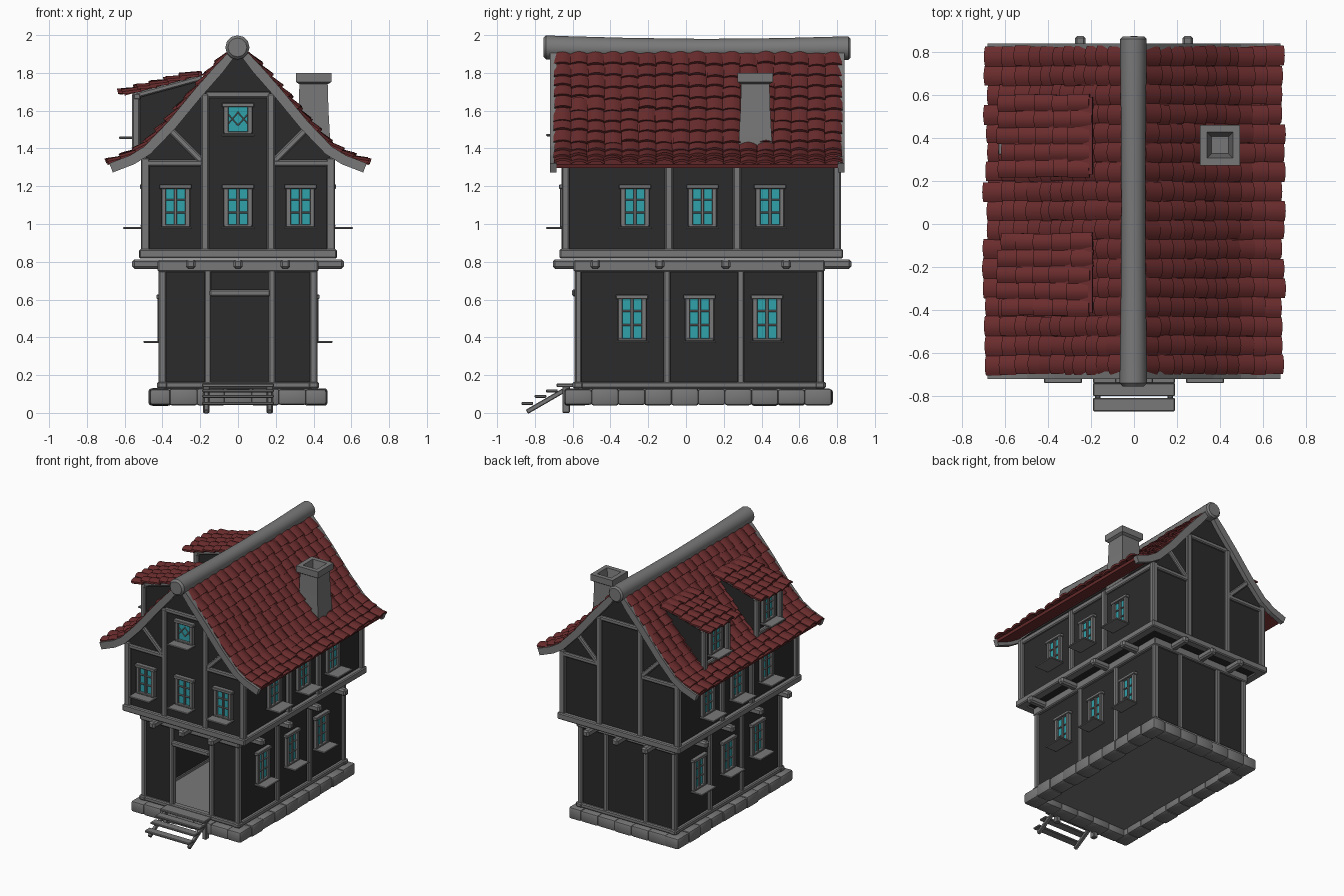
import bpy, bmesh, math, random
from mathutils import Matrix, Vector, Euler

if "Cube" in bpy.data.objects:
    bpy.data.objects.remove(bpy.data.objects["Cube"])
rng = random.Random(4)


def material(name, rgb):
    m = bpy.data.materials.new(name)
    m.use_nodes = True
    m.diffuse_color = (*rgb, 1)
    m.node_tree.nodes["Principled BSDF"].inputs["Base Color"].default_value = (*rgb, 1)
    return m


WOOD = material("grey timber", (0.19, 0.19, 0.19))
STONE = material("grey stone", (0.185, 0.185, 0.185))
WALL = material("dark plaster", (0.024, 0.024, 0.024))
TILE = material("red clay tile", (0.145, 0.025, 0.026))
GLASS = material("teal glass", (0.03, 0.36, 0.41))


def finish(bm, name, mat, smooth=False):
    bmesh.ops.recalc_face_normals(bm, faces=bm.faces)
    me = bpy.data.meshes.new(name)
    bm.to_mesh(me)
    bm.free()
    me.materials.append(mat)
    ob = bpy.data.objects.new(name, me)
    bpy.context.collection.objects.link(ob)
    if smooth:
        bpy.ops.object.select_all(action='DESELECT')
        ob.select_set(True)
        bpy.context.view_layer.objects.active = ob
        bpy.ops.object.shade_smooth_by_angle(angle=math.radians(40))


def boxes(name, items, mat, bevel=0.007, place=Matrix(), segments=1):
    """Each item is centre, size and an optional rotation."""
    bm = bmesh.new()
    for c, s, *r in items:
        rot = Euler(r[0] if r else (0, 0, 0)).to_matrix().to_4x4()
        part = bmesh.new()
        bmesh.ops.create_cube(part, size=1, matrix=Matrix.Diagonal((*s, 1)))
        if bevel:
            bmesh.ops.bevel(part, geom=part.edges[:], offset=min(bevel, min(s) * 0.3),
                            segments=segments, affect='EDGES', profile=0.5)
        part.transform(place @ Matrix.Translation(c) @ rot)
        tmp = bpy.data.meshes.new("tmp")
        part.to_mesh(tmp)
        part.free()
        bm.from_mesh(tmp)
        bpy.data.meshes.remove(tmp)
    finish(bm, name, mat, segments > 1)


def brace(a, b, y, w=0.035, d=0.035):
    """Box item joining two (x, z) points."""
    dx, dz = b[0] - a[0], b[1] - a[1]
    return (((a[0] + b[0]) / 2, y, (a[1] + b[1]) / 2), (math.hypot(dx, dz), d, w),
            (0, -math.atan2(dz, dx), 0))


def loft(name, rings, mat, smooth=False):
    bm = bmesh.new()
    loops = [[bm.verts.new(v) for v in ring] for ring in rings]
    n = len(loops[0])
    for a, b in zip(loops, loops[1:]):
        for i in range(n):
            bm.faces.new((a[i], a[(i + 1) % n], b[(i + 1) % n], b[i]))
    bm.faces.new(loops[0])
    bm.faces.new(loops[-1])
    finish(bm, name, mat, smooth)


def prism(name, outline, y0, y1, mat):
    loft(name, [[(x, y, z) for x, z in outline] for y in (y0, y1)], mat)


def strip(name, pts, lo, hi, y0, y1, mat):
    """Curved board that follows an (x, z) path."""
    rings = []
    for i, p in enumerate(pts):
        t = (Vector(pts[min(i + 1, len(pts) - 1)]) - Vector(pts[max(i - 1, 0)])).normalized()
        n = Vector((-t.y, t.x))
        a, b = Vector(p) + n * lo, Vector(p) + n * hi
        rings.append([(a.x, y0, a.y), (a.x, y1, a.y), (b.x, y1, b.y), (b.x, y0, b.y)])
    loft(name, rings, mat)


def along(pts, s):
    for i, (a, b) in enumerate(zip(pts, pts[1:])):
        a, b = Vector(a), Vector(b)
        length = (b - a).length
        if s <= length or i == len(pts) - 2:
            return a + (b - a) * (s / length)
        s -= length


def tiles(name, pts, y0, y1, cols, rows):
    """Overlapping arched tiles laid down an (x, z) slope."""
    bm = bmesh.new()
    total = sum((Vector(b) - Vector(a)).length for a, b in zip(pts, pts[1:]))
    step, width = total / rows, (y1 - y0) / cols
    for c in range(cols):
        for r in range(rows):
            s = r * step + rng.uniform(-0.012, 0.012)
            a, b = along(pts, s), along(pts, s + step * 1.2)
            d = (b - a).normalized()
            n = Vector((-d.y, d.x)) if d.x > 0 else Vector((d.y, -d.x))
            mid = y0 + (c + 0.5) * width + rng.uniform(-0.004, 0.004)
            lift = 0.014 + rng.uniform(-0.003, 0.008)
            loops = []
            for base, up in ((a, 0), (b, lift), (b, lift - 0.014), (a, -0.014)):
                loop = []
                for k in range(7):
                    t = k / 3 - 1
                    p = base + n * (up + 0.014 * (1 - t * t))
                    loop.append(bm.verts.new((p.x, mid + t * width * 0.51, p.y)))
                loops.append(loop)
            for i in range(4):
                u, v = loops[i], loops[(i + 1) % 4]
                for k in range(6):
                    bm.faces.new((u[k], u[k + 1], v[k + 1], v[k]))
            for k in (0, 6):
                bm.faces.new([loop[k] for loop in loops])
    finish(bm, name, TILE, True)


def window(name, loc, turn, h=0.235, lattice=False, sill=0.10):
    M = Matrix.Translation(loc) @ Matrix.Rotation(math.radians(turn), 4, 'Z')
    boxes(name + "_glass", [((0, -0.003, 0.004), (0.11, 0.008, h - 0.03))], GLASS, 0, M)
    top = h / 2
    parts = [((0, -0.014, top - 0.010), (0.17, 0.036, 0.022)),
             ((0, -sill / 2, 0.006 - top), (0.175, sill, 0.012)),
             ((0, -0.012, 0.018 - top), (0.15, 0.03, 0.014))]
    parts += [((s * 0.063, -0.012, 0), (0.026, 0.028, h - 0.03)) for s in (-1, 1)]
    if lattice:
        for s in (-1, 1):
            for o in (-0.03, 0.03):
                parts.append(((o, -0.009, 0.004), (0.10, 0.006, 0.006), (0, s * 0.85, 0)))
    else:
        parts.append(((0, -0.011, 0), (0.016, 0.018, h - 0.03)))
        parts += [((0, -0.010, 0.005 + s * h / 7), (0.11, 0.012, 0.010)) for s in (-1, 1)]
    boxes(name + "_frame", parts, WOOD, 0.003, M)


# Foundation stones and floor
stones = []
for s in (-1, 1):
    for i in range(10):
        stones.append(((s * 0.412, -0.57 + i * 0.141, 0.084),
                       (0.115 + rng.uniform(-0.01, 0.01), 0.146, 0.09 + rng.uniform(-0.008, 0.004))))
    for i in range(5):
        stones.append((((i - 2) * 0.144, 0.065 + s * 0.65, 0.084),
                       (0.15, 0.115 + rng.uniform(-0.01, 0.01), 0.09 + rng.uniform(-0.008, 0.004))))
boxes("foundation_stones", stones, STONE, 0.015, segments=2)
boxes("ground_floor_slab", [((0, 0.065, 0.115), (0.78, 1.27, 0.05))], WOOD, 0)

# Ground floor walls with an open doorway
boxes("ground_walls", [((s * 0.39, 0.07, 0.45), (0.02, 1.29, 0.62)) for s in (-1, 1)] + [
    ((0, 0.705, 0.45), (0.80, 0.02, 0.62)),
    ((-0.28, -0.565, 0.45), (0.24, 0.02, 0.62)),
    ((0.29, -0.565, 0.45), (0.22, 0.02, 0.62)),
    ((0.01, -0.565, 0.70), (0.34, 0.02, 0.12))], WALL, 0)

# Ground floor timber frame
frame = []
for s in (-1, 1):
    frame.append(((s * 0.40, 0.07, 0.147), (0.05, 1.34, 0.034)))
    frame += [((s * 0.40, y, 0.45), (0.04, 0.036, 0.62)) for y in (-0.57, -0.10, 0.29, 0.71)]
for y in (-0.57, 0.71):
    frame.append(((0, y, 0.147), (0.86, 0.05, 0.034)))
    frame += [((x, y, 0.45), (0.036, 0.042, 0.62)) for x in (-0.16, 0.18)]
frame.append(((0.01, -0.575, 0.635), (0.32, 0.056, 0.036)))
boxes("ground_frame", frame, WOOD)

# Wall plates, and joists carrying the jettied floor
plates = [((s * 0.40, 0.07, 0.778), (0.05, 1.32, 0.062)) for s in (-1, 1)]
plates += [((0, y, 0.778), (0.85, 0.05, 0.062)) for y in (-0.57, 0.71)]
boxes("wall_plates", plates, WOOD)
joists = [((0, y, 0.788), (1.12, 0.05, 0.05)) for y in (-0.48, -0.14, 0.21, 0.53)]
joists += [((x, 0.085, 0.788), (0.05, 1.58, 0.05)) for x in (-0.25, 0, 0.25)]
boxes("floor_joists", joists, WOOD, 0.011)

# Upper storey and gables
prism("upper_walls", [(-0.488, 0.825), (0.488, 0.825), (0.488, 1.37), (0.35, 1.51), (0, 1.915),
                      (-0.35, 1.51), (-0.488, 1.37)], -0.64, 0.80, WALL)
frame = []
for s in (-1, 1):
    frame.append(((s * 0.49, 0.085, 0.842), (0.066, 1.49, 0.05)))
    frame.append(((s * 0.485, 0.08, 1.335), (0.04, 1.44, 0.04)))
    frame += [((s * 0.491, y, 1.10), (0.046, 0.04, 0.50)) for y in (-0.637, -0.09, 0.27, 0.80)]
for y in (-0.638, 0.80):
    frame.append(((0, y, 0.842), (1.045, 0.064, 0.05)))
    frame.append(((0, y, 1.685), (0.34, 0.036, 0.034)))
    for s in (-1, 1):
        frame.append(((s * 0.175, y, 1.275), (0.042, 0.042, 0.83)))
        frame.append(((s * 0.33, y, 1.322), (0.30, 0.036, 0.034)))
        frame.append(brace((s * 0.19, 1.33), (s * 0.36, 1.50), y))
boxes("upper_frame", frame, WOOD)

# Roof
half = [(0.10, 1.82), (0.21, 1.695), (0.35, 1.525), (0.48, 1.39), (0.56, 1.34), (0.672, 1.297)]
path = [(-x, z) for x, z in reversed(half)] + [(0, 1.935)] + half
strip("front_bargeboard", path, -0.026, 0.026, -0.72, -0.685, WOOD)
strip("back_bargeboard", path, -0.026, 0.026, 0.805, 0.84, WOOD)
strip("roof_underlay", path, 0, 0.02, -0.685, 0.805, TILE)
slope = [(0.04, 1.905), (0.23, 1.698), (0.37, 1.533), (0.49, 1.405), (0.57, 1.36), (0.67, 1.322)]
tiles("right_roof_tiles", [(-x, z) for x, z in slope], -0.70, 0.825, 17, 11)
tiles("left_roof_tiles", slope, -0.70, 0.825, 17, 11)

# Ridge log, thicker at the ends
rings = []
for y, r, z in ((-0.755, 0.05, 1.935), (-0.74, 0.064, 1.935), (-0.66, 0.063, 1.932), (-0.3, 0.058, 1.927),
                (0.1, 0.056, 1.924), (0.5, 0.058, 1.926), (0.8, 0.062, 1.93), (0.86, 0.062, 1.93), (0.872, 0.05, 1.93)):
    rings.append([(-0.003 + r * math.cos(k * math.pi / 6), y, z + r * math.sin(k * math.pi / 6)) for k in range(12)])
loft("ridge_log", rings, WOOD, True)

# Chimney with a hollow cap
rings = []
for z, r in ((1.36, 0.09), (1.46, 0.087), (1.6, 0.079), (1.74, 0.075), (1.752, 0.094), (1.80, 0.094), (1.80, 0.06), (1.70, 0.04)):
    rings.append([(0.40 + a * r, 0.367 + b * r, z) for a, b in ((-1, -1), (1, -1), (1, 1), (-1, 1))])
loft("chimney", rings, STONE)

# Dormers on the right-hand slope
for label, y in (("front", -0.235), ("back", 0.41)):
    prism(label + "_dormer_walls", [(-0.53, 1.36), (-0.53, 1.69), (-0.19, 1.78), (-0.19, 1.66)],
          y - 0.14, y + 0.14, WALL)
    trim = [((-0.535, y, 1.675), (0.04, 0.32, 0.035)), ((-0.535, y, 1.405), (0.04, 0.30, 0.03))]
    for s in (-1, 1):
        trim.append(((-0.54, y + s * 0.14, 1.53), (0.04, 0.036, 0.32)))
        trim.append(brace((-0.56, 1.675), (-0.19, 1.775), y + s * 0.14, 0.03, 0.036))
    boxes(label + "_dormer_frame", trim, WOOD)
    strip(label + "_dormer_underlay", [(-0.60, 1.68), (-0.19, 1.79)], 0, 0.015, y - 0.18, y + 0.18, TILE)
    tiles(label + "_dormer_tiles", [(-0.20, 1.795), (-0.605, 1.69)], y - 0.19, y + 0.19, 5, 5)
    window(label + "_dormer_window", (-0.53, y, 1.555), -90, 0.21)

# Windows
for label, x in (("right", -0.33), ("middle", 0), ("left", 0.33)):
    window("front_" + label + "_window", (x, -0.64, 1.09), 0)
window("attic_window", (0, -0.64, 1.552), 0, 0.175, True)
for side, s in (("right", -1), ("left", 1)):
    for i in range(3):
        window(f"{side}_upper_window_{i + 1}", (s * 0.488, -0.27 + i * 0.357, 1.09), s * 90, sill=0.12)
        window(f"{side}_lower_window_{i + 1}", (s * 0.40, -0.285 + i * 0.357, 0.497), s * 90, 0.255)

# Entrance steps
steps = [((0, y, z), (0.38, 0.062, 0.016)) for y, z in ((-0.84, 0.05), (-0.77, 0.088), (-0.71, 0.117))]
steps.append(((0, -0.64, 0.146), (0.38, 0.09, 0.018)))
for s in (-1, 1):
    steps.append(((s * 0.168, -0.745, 0.062), (0.025, 0.225, 0.025), (math.atan2(0.11, 0.19), 0, 0)))
    steps.append(((s * 0.168, -0.635, 0.07), (0.035, 0.04, 0.14)))
boxes("entrance_steps", steps, WOOD, 0.004)
